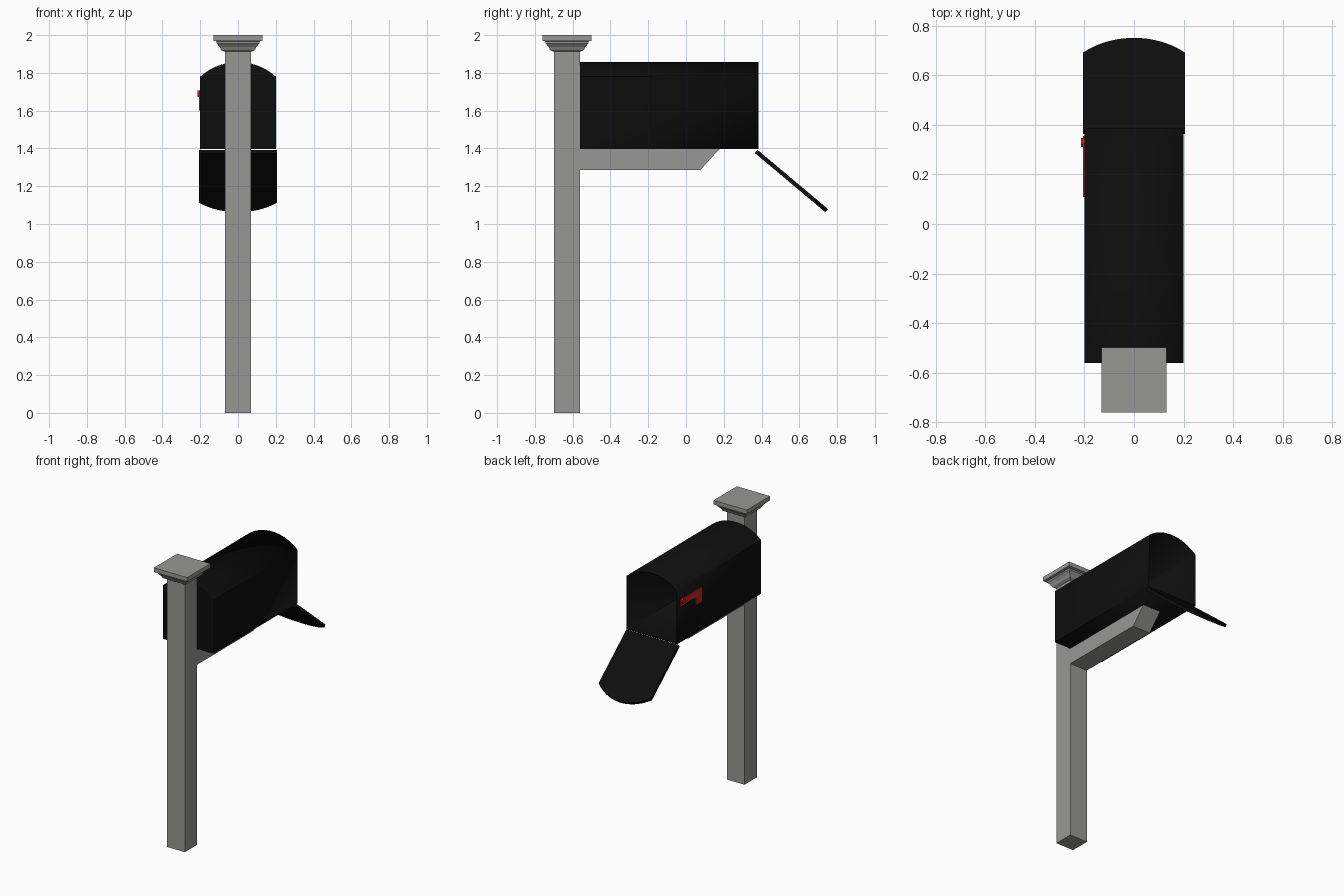
import bpy, bmesh, math
from mathutils import Vector, Matrix

cube = bpy.data.objects.get("Cube")
if cube:
    bpy.data.objects.remove(cube, do_unlink=True)


def material(name, rgb):
    m = bpy.data.materials.new(name)
    m.use_nodes = True
    m.diffuse_color = (*rgb, 1)
    bsdf = next(n for n in m.node_tree.nodes if n.type == 'BSDF_PRINCIPLED')
    bsdf.inputs["Base Color"].default_value = (*rgb, 1)
    return m


GREY = material("post grey", (0.31, 0.31, 0.3))
BLACK = material("box black", (0.004, 0.004, 0.004))
RED = material("flag red", (0.55, 0.02, 0.02))


def finish(name, bm, mat):
    bmesh.ops.recalc_face_normals(bm, faces=bm.faces)
    mesh = bpy.data.meshes.new(name)
    bm.to_mesh(mesh)
    bm.free()
    mesh.materials.append(mat)
    ob = bpy.data.objects.new(name, mesh)
    bpy.context.scene.collection.objects.link(ob)
    return ob


def prism(name, points, depth, mat, open_end=False):
    """Extrude a closed loop of 3D points along a vector."""
    bm = bmesh.new()
    face = bm.faces.new([bm.verts.new(p) for p in points])
    ext = bmesh.ops.extrude_face_region(bm, geom=[face], use_keep_orig=True)
    bmesh.ops.translate(bm, vec=depth, verts=[v for v in ext["geom"] if isinstance(v, bmesh.types.BMVert)])
    bmesh.ops.recalc_face_normals(bm, faces=bm.faces)
    if open_end:
        end = [f for f in bm.faces if f.normal.dot(Vector(depth).normalized()) > 0.9]
        bmesh.ops.delete(bm, geom=end, context='FACES_ONLY')
    return finish(name, bm, mat)


def block(name, lo, hi, mat):
    (x0, y0, z0), (x1, y1, z1) = lo, hi
    base = [(x0, y0, z0), (x1, y0, z0), (x1, y1, z0), (x0, y1, z0)]
    return prism(name, base, (0, 0, z1 - z0), mat)


def arch(half, side, rise, steps=20):
    """Outline with straight sides and a shallow arc on top, as (x, height)."""
    r = (half * half + rise * rise) / (2 * rise)
    a = math.asin(half / r)
    arc = [(r * math.sin(a - 2 * a * i / steps),
            side + rise - r + r * math.cos(a - 2 * a * i / steps)) for i in range(steps + 1)]
    return [(-half, 0), (half, 0)] + arc


def smooth(ob):
    bpy.ops.object.select_all(action='DESELECT')
    ob.select_set(True)
    bpy.context.view_layer.objects.active = ob
    bpy.ops.object.shade_smooth_by_angle(angle=math.radians(25))


# Post and support arm
PY = -0.63
block("post", (-0.07, PY - 0.07, 0), (0.07, PY + 0.07, 1.93), GREY)
arm = [(-0.56, 1.285), (0.075, 1.285), (0.18, 1.4), (-0.56, 1.4)]
prism("support_arm", [(-0.07, y, z) for y, z in arm], (0.14, 0, 0), GREY)

# Stepped square cap, lofted through (half width, height) rings
bm = bmesh.new()
prev = None
for h, z in [(0.075, 1.913), (0.09, 1.922), (0.097, 1.937), (0.113, 1.956), (0.113, 1.967),
             (0.131, 1.97), (0.131, 2.0)]:
    ring = [bm.verts.new((sx * h, PY + sy * h, z)) for sx, sy in ((-1, -1), (1, -1), (1, 1), (-1, 1))]
    if prev:
        for i in range(4):
            j = (i + 1) % 4
            bm.faces.new((prev[i], prev[j], ring[j], ring[i]))
    else:
        bm.faces.new(ring)
    prev = ring
bm.faces.new(prev)
finish("post_cap", bm, GREY)

# Hollow box, open at the back
body = prism("mailbox_body", [(x, -0.562, 1.398 + h) for x, h in arch(0.2, 0.382, 0.077)],
             (0, 0.947, 0), BLACK, open_end=True)
shell = body.modifiers.new("wall", 'SOLIDIFY')
shell.thickness = 0.008
shell.offset = -1
smooth(body)

# Door, hanging open from the lower back edge
door = prism("mailbox_door", [(x, 0, h) for x, h in arch(0.206, 0.41, 0.078)], (0, 0.022, 0), BLACK)
door.data.transform(Matrix.Translation((0, 0.378, 1.393)) @ Matrix.Rotation(math.radians(-130), 4, 'X'))
smooth(door)

# Signal flag with pivot knob
flag = [(0.355, 1.655), (0.355, 1.705), (0.11, 1.705), (0.11, 1.6), (0.18, 1.6), (0.18, 1.655)]
prism("signal_flag", [(-0.199, y, z) for y, z in flag], (-0.007, 0, 0), RED)
bm = bmesh.new()
bmesh.ops.create_cone(bm, cap_ends=True, segments=16, radius1=0.018, radius2=0.018, depth=0.014,
                      matrix=Matrix.Translation((-0.207, 0.33, 1.69)) @ Matrix.Rotation(math.pi / 2, 4, 'Y'))
smooth(finish("flag_pivot", bm, RED))
